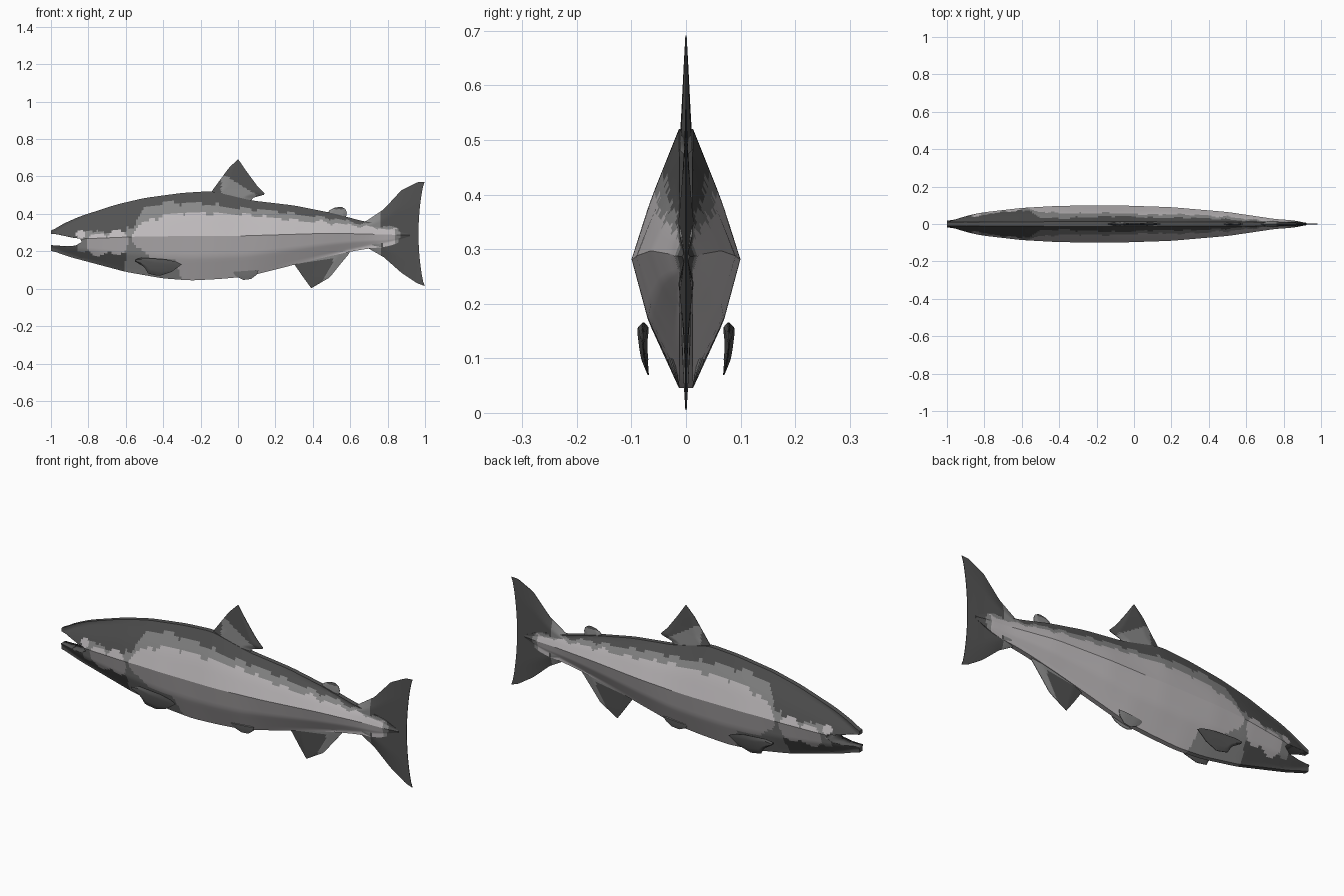
import bpy, bmesh, math
from mathutils import Vector

if "Cube" in bpy.data.objects:
    bpy.data.objects.remove(bpy.data.objects["Cube"])


def material(name, rgb):
    m = bpy.data.materials.new(name)
    m.diffuse_color = (*rgb, 1)
    m.use_nodes = True
    m.node_tree.nodes["Principled BSDF"].inputs["Base Color"].default_value = m.diffuse_color
    return m


MATS = [material("dark_grey", (0.085, 0.085, 0.085)),
        material("mid_grey", (0.25, 0.25, 0.25)),
        material("pale_silver", (0.52, 0.495, 0.505))]
DARK, MID, PALE = 0, 1, 2


def finish(name, bm, paint, angle):
    """Turn a bmesh into a painted, smoothed object."""
    bmesh.ops.remove_doubles(bm, verts=bm.verts, dist=1e-5)
    bmesh.ops.recalc_face_normals(bm, faces=bm.faces)
    for f in bm.faces:
        f.material_index = paint(f.calc_center_median())
    me = bpy.data.meshes.new(name)
    bm.to_mesh(me)
    bm.free()
    for m in MATS:
        me.materials.append(m)
    ob = bpy.data.objects.new(name, me)
    bpy.context.collection.objects.link(ob)
    bpy.ops.object.select_all(action='DESELECT')
    ob.select_set(True)
    bpy.context.view_layer.objects.active = ob
    bpy.ops.object.shade_smooth_by_angle(angle=math.radians(angle))
    return ob


def lin(pts, x):
    """Piecewise linear profile."""
    if x <= pts[0][0]:
        return pts[0][1]
    for (a, p), (b, q) in zip(pts, pts[1:]):
        if x <= b:
            return p + (q - p) * (x - a) / (b - a)
    return pts[-1][1]


def soft(pts, x, r=0.03):
    return sum(lin(pts, x + k * r) for k in (-1, -0.5, 0, 0.5, 1)) / 5


# ---- body profiles along x ----
TOP = [(-1, .305), (-.95, .34), (-.85, .385), (-.65, .45), (-.5, .485), (-.3, .512), (-.14, .522),
       (.07, .472), (.3, .445), (.5, .405), (.68, .358), (.78, .345), (.86, .325), (.92, .29)]
BOTTOM = [(-1, .205), (-.9, .17), (-.75, .13), (-.6, .09), (-.4, .055), (-.25, .044), (-.1, .052),
          (.05, .065), (.3, .128), (.45, .165), (.6, .198), (.7, .215), (.8, .225), (.86, .245), (.92, .28)]
RIDGE = [(-1, .26), (-.8, .268), (-.5, .28), (0, .282), (.5, .297), (.92, .286)]
WIDTH = [(-1, .024), (-.9, .046), (-.8, .063), (-.6, .086), (-.4, .097), (-.1, .1), (.2, .09),
         (.5, .064), (.65, .042), (.75, .027), (.86, .019), (.92, .005)]
UPPER = [(0, 1), (.45, .66), (1, .13)]
LOWER = [(0, 1), (.48, .7), (1, .13)]

# ---- colour borders on the body ----
BACK_EDGE = [(-.56, .33), (-.5, .43), (-.4, .46), (-.2, .455), (.14, .42), (.5, .375), (.68, .345), (.85, .335)]
FLANK_EDGE = [(-.57, .27), (-.54, .33), (-.47, .37), (-.31, .405), (0, .4), (.22, .375), (.5, .352), (.7, .33), (.84, .315)]
BELLY_EDGE = [(-.57, .26), (-.54, .22), (-.47, .17), (-.33, .15), (-.3, .04)]


def paint_body(c):
    x, z = c.x, c.z
    wob = .006 * math.sin(x * 47) + .004 * math.sin(x * 83 + z * 40)
    if x > .86 + wob:
        return DARK
    if x > .835 + wob:
        return MID
    if x < -.55:                                   # head with cheek plates
        for cx, cz, rx, rz in ((-.745, .235, .065, .06), (-.645, .25, .06, .065), (-.84, .29, .025, .025)):
            if ((x - cx) / rx) ** 2 + ((z - cz) / rz) ** 2 < 1 + wob * 12:
                return PALE
        if -.86 < x < -.6 and abs(z - .25) < .055 + wob:
            return MID
    if x < -.6 + wob or z > lin(BACK_EDGE, x) + wob:
        return DARK
    if x < -.57 or z > lin(FLANK_EDGE, x) + wob or z < lin(BELLY_EDGE, x) + wob and x < -.3:
        return MID
    return PALE


# ---- body: lofted ridged sections ----
bm = bmesh.new()
NX, NS = 190, 13
rings = []
for i in range(NX + 1):
    x = -1 + 1.92 * i / NX
    t, b, r, w = soft(TOP, x), soft(BOTTOM, x), soft(RIDGE, x), soft(WIDTH, x)
    half = []
    for k in range(NS + 1):
        s = 1 - k / NS
        half.append((max(soft(UPPER, s, .12) * w if 0.2 < s < .8 else lin(UPPER, s) * w, min(.012, .6 * w)),
                     r + (t - r) * s))
    for k in range(1, NS + 1):
        s = k / NS
        half.append((max(lin(LOWER, s) * w, min(.012, .6 * w)), r + (b - r) * s))
    loop = [(y, z) for y, z in half] + [(-y, z) for y, z in reversed(half)]
    rings.append([bm.verts.new((x, y, z)) for y, z in loop])
for a, b in zip(rings, rings[1:]):
    for k in range(len(a)):
        j = (k + 1) % len(a)
        bm.faces.new((a[k], a[j], b[j], b[k]))
bm.faces.new(rings[0])
bm.faces.new(rings[-1])
body = finish("body", bm, paint_body, 27)

# ---- mouth: wedge cut between the jaws ----
bm = bmesh.new()
mouth = [(-1.05, .297), (-.97, .291), (-.88, .272), (-.845, .268), (-.835, .25), (-.87, .23), (-.93, .228), (-1.05, .237)]
face = bm.faces.new([bm.verts.new((x, -.2, z)) for x, z in mouth])
ext = bmesh.ops.extrude_face_region(bm, geom=[face])
bmesh.ops.translate(bm, vec=(0, .4, 0), verts=[v for v in ext["geom"] if isinstance(v, bmesh.types.BMVert)])
cutter = finish("mouth_cutter", bm, lambda c: DARK, 30)
cutter.hide_render = True
cutter.hide_set(True)
mod = body.modifiers.new("mouth", 'BOOLEAN')
mod.operation = 'DIFFERENCE'
mod.solver = 'EXACT'
mod.object = cutter


def resample(pts, n):
    pts = [Vector(p) for p in pts]
    d = [0]
    for a, b in zip(pts, pts[1:]):
        d.append(d[-1] + (b - a).length)
    xs, zs = [(s, p.x) for s, p in zip(d, pts)], [(s, p.y) for s, p in zip(d, pts)]
    return [Vector((lin(xs, d[-1] * i / n), lin(zs, d[-1] * i / n))) for i in range(n + 1)]


def fin(name, lead, trail, th, paint=lambda c: DARK, mid_y=lambda z: 0, bow=0, n=24):
    """Thin tapered plate spanned between two edge curves."""
    bm = bmesh.new()
    L, T = resample(lead, n), resample(trail, n)
    sides = []
    for sgn in (-1, 1):
        grid = []
        for i in range(n + 1):
            v, row = i / n, []
            for j in range(n + 1):
                u = j / n
                p = L[i].lerp(T[i], u)
                p.x -= bow * v ** 4 * math.sin(math.pi * u) ** .7
                h = (.0012 + th * (1 - v) * min(1, 5 * u, 5 * (1 - u)))
                row.append(bm.verts.new((p.x, mid_y(p.y) + sgn * h, p.y)))
            grid.append(row)
        for i in range(n):
            for j in range(n):
                bm.faces.new((grid[i][j], grid[i][j + 1], grid[i + 1][j + 1], grid[i + 1][j]))
        sides.append([grid[0][j] for j in range(n)] + [grid[i][n] for i in range(n)]
                     + [grid[n][j] for j in range(n, 0, -1)] + [grid[i][0] for i in range(n, 0, -1)])
    a, b = sides
    for k in range(len(a)):
        j = (k + 1) % len(a)
        bm.faces.new((a[k], a[j], b[j], b[k]))
    bmesh.ops.dissolve_degenerate(bm, dist=1e-6, edges=bm.edges)
    return finish(name, bm, paint, 30)


# ---- fins on the centre line ----
fin("dorsal_fin", [(-.15, .49), (-.136, .527), (-.05, .644), (-.002, .691)],
    [(.07, .45), (.075, .484), (.147, .505), (.104, .548), (.045, .628), (.002, .691)], .011,
    lambda c: MID if c.x > -.09 and c.z < .6 - (c.x + .06) * .62 else DARK)
fin("adipose_fin", [(.46, .38), (.49, .42), (.515, .433), (.54, .437)],
    [(.575, .37), (.582, .405), (.575, .425), (.555, .437)], .008, lambda c: MID if c.z < .425 else DARK)
fin("anal_fin", [(.29, .16), (.297, .136), (.35, .06), (.39, .005)],
    [(.60, .22), (.596, .19), (.543, .126), (.49, .06), (.396, .005)], .009,
    lambda c: MID if c.z > .135 + (c.x - .3) * .12 or c.x > .46 + (c.z - .06) * .55 else DARK)
upper = [(.66, .35), (.69, .365), (.78, .425), (.874, .527), (.96, .57), (.998, .572)]
lower = [(.66, .23), (.69, .22), (.78, .168), (.874, .085), (.96, .028), (.998, .015)]
fin("tail_fin", upper, lower, .016, lambda c: MID if c.x < .76 else DARK, bow=.033)

# ---- paired fins ----
for s, side in ((-1, "right"), (1, "left")):
    fin("pectoral_fin_" + side, [(-.55, .146), (-.5, .115), (-.48, .08), (-.42, .068), (-.355, .09)],
        [(-.55, .156), (-.52, .166), (-.39, .157), (-.33, .145), (-.3, .13)], .009,
        mid_y=lambda z, s=s: s * (.079 - 2 * (z - .14) ** 2), n=14)
    fin("pelvic_fin_" + side, [(-.03, .09), (-.01, .065), (.03, .047)],
        [(.11, .1), (.1, .075), (.07, .052)], .005, lambda c: MID,
        mid_y=lambda z, s=s: s * (.012 + (z - .045) * .3), n=8)
